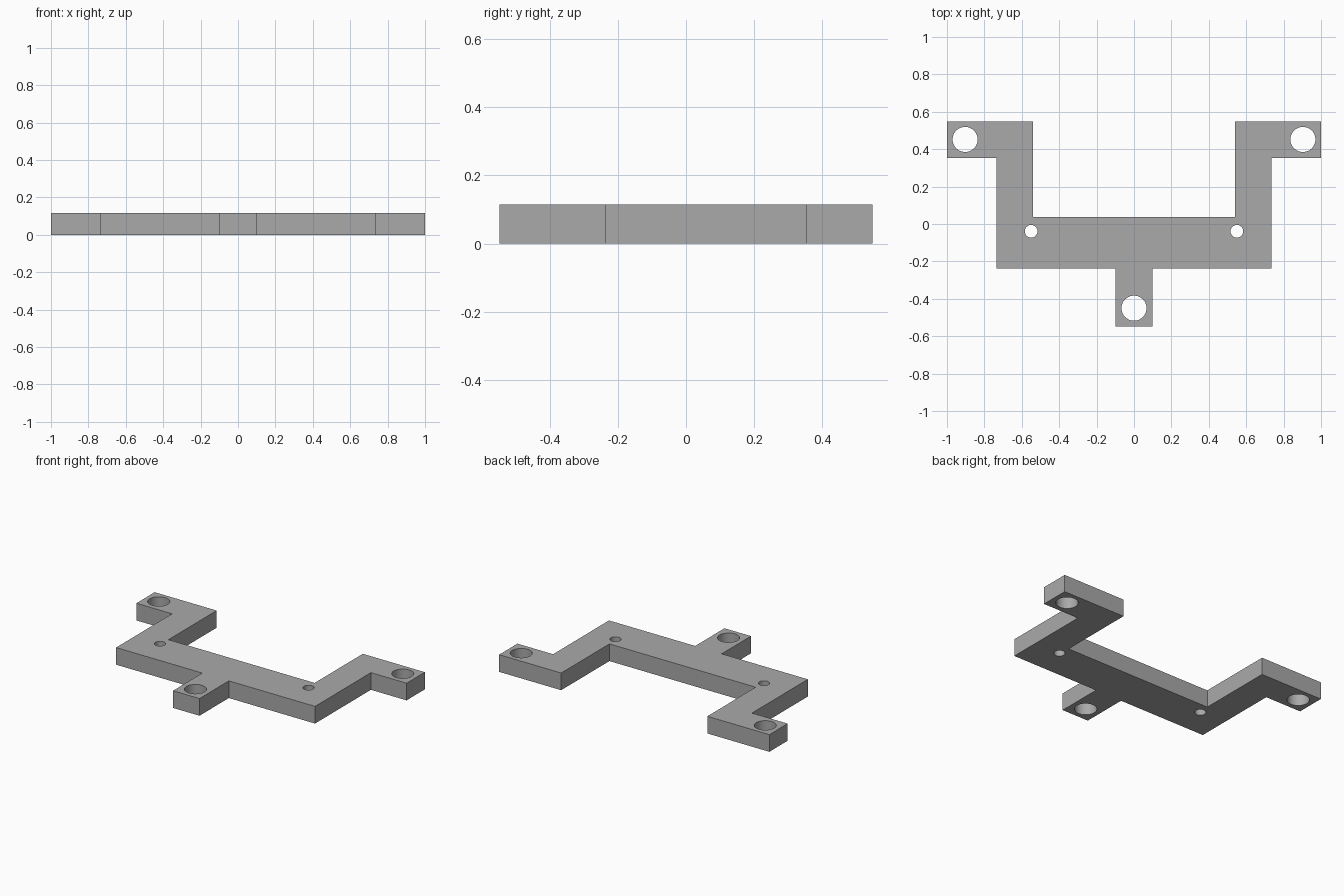
import bpy
import bmesh
from math import radians
from mathutils import Matrix

cube = bpy.data.objects.get("Cube")
if cube:
    bpy.data.objects.remove(cube, do_unlink=True)

THICK = 0.115

grey = bpy.data.materials.new("plain grey")
grey.use_nodes = True
colour = (0.4, 0.4, 0.4, 1)
grey.diffuse_color = colour
grey.node_tree.nodes["Principled BSDF"].inputs["Base Color"].default_value = colour


def add_object(name, bm):
    bmesh.ops.recalc_face_normals(bm, faces=bm.faces)
    mesh = bpy.data.meshes.new(name)
    bm.to_mesh(mesh)
    bm.free()
    mesh.materials.append(grey)
    obj = bpy.data.objects.new(name, mesh)
    bpy.context.collection.objects.link(obj)
    return obj


# Flat bracket: right half of the outline from front tab to back edge, mirrored
half = [(0.098, -0.547), (0.098, -0.237), (0.736, -0.237), (0.736, 0.354),
        (1.0, 0.354), (1.0, 0.547), (0.541, 0.547), (0.541, 0.037)]
outline = half + [(-x, y) for x, y in reversed(half)]
bm = bmesh.new()
face = bm.faces.new([bm.verts.new((x, y, 0)) for x, y in outline])
grown = bmesh.ops.extrude_face_region(bm, geom=[face])
top = [v for v in grown["geom"] if isinstance(v, bmesh.types.BMVert)]
bmesh.ops.translate(bm, verts=top, vec=(0, 0, THICK))
bracket = add_object("mounting_bracket", bm)

# Through holes: large ones in the three tabs, small ones in the crossbar
holes = [(0, -0.45, 0.067)]
for side in (-1, 1):
    holes += [(side * 0.903, 0.452, 0.067), (side * 0.55, -0.039, 0.034)]
bm = bmesh.new()
for x, y, radius in holes:
    bmesh.ops.create_cone(bm, cap_ends=True, segments=48, radius1=radius,
                          radius2=radius, depth=THICK * 3,
                          matrix=Matrix.Translation((x, y, THICK / 2)))
cutter = add_object("hole_cutter", bm)
cutter.hide_render = True

cut = bracket.modifiers.new("holes", "BOOLEAN")
cut.operation = "DIFFERENCE"
cut.solver = "EXACT"
cut.object = cutter

# Bake the holes, discard the cutter and smooth only the hole walls
bpy.ops.object.select_all(action="DESELECT")
bracket.select_set(True)
bpy.context.view_layer.objects.active = bracket
bpy.ops.object.modifier_apply(modifier=cut.name)
bpy.data.objects.remove(cutter, do_unlink=True)
bpy.ops.object.shade_smooth_by_angle(angle=radians(30))
